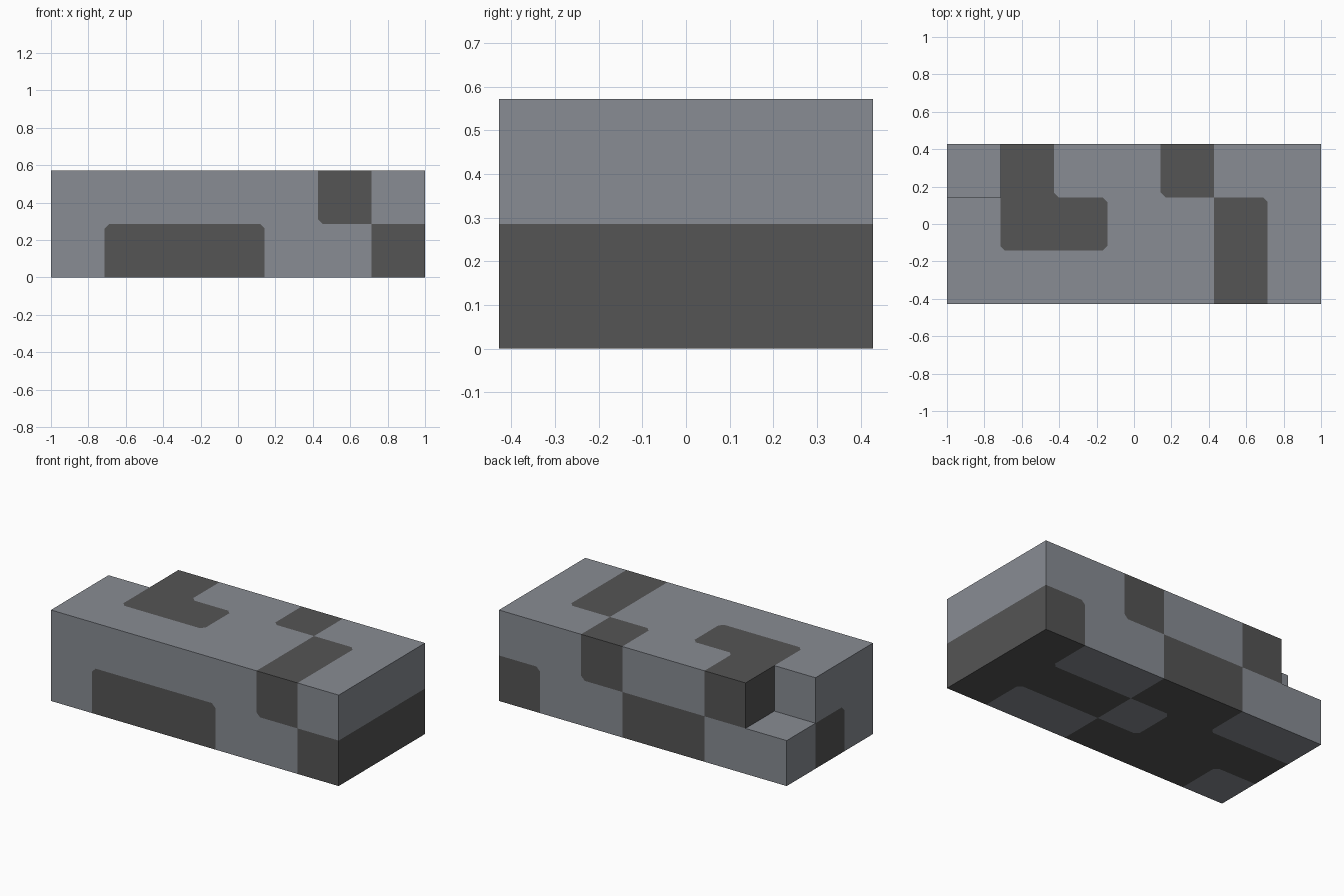
import bpy, bmesh
from mathutils import Vector

if "Cube" in bpy.data.objects:
    bpy.data.objects.remove(bpy.data.objects["Cube"])

S = 2 / 7                       # cell size of the 7 x 3 x 2 block
NX, NY, NZ = 7, 3, 2
ROUND = 0.025                   # softened corners of the dark patches

# Cell map, one string per row from front to back: # dark, . grey, space missing
LAYERS = [
    [".###..#",
     "###.###",
     "..##..#"],
    [".....#.",
     ".##..#.",
     " #..#.."],
]


def cell(i, j, k):
    if 0 <= i < NX and 0 <= j < NY and 0 <= k < NZ:
        return LAYERS[k][j][i]
    return " "


def material(name, color):
    m = bpy.data.materials.new(name)
    m.diffuse_color = (*color, 1)
    m.use_nodes = True
    m.node_tree.nodes["Principled BSDF"].inputs["Base Color"].default_value = m.diffuse_color
    return m


bm = bmesh.new()

# Outer sides of every filled cell
for k in range(NZ):
    for j in range(NY):
        for i in range(NX):
            kind = cell(i, j, k)
            if kind == " ":
                continue
            centre = Vector((i - NX / 2 + 0.5, j - NY / 2 + 0.5, k + 0.5)) * S
            for axis in range(3):
                for sign in (-1, 1):
                    n = Vector((0, 0, 0))
                    n[axis] = sign
                    if cell(i + int(n.x), j + int(n.y), k + int(n.z)) != " ":
                        continue
                    u = Vector((0, 0, 0))
                    u[(axis + 1) % 3] = 1
                    w = n.cross(u)
                    corners = [centre + (n + u * a + w * b) * S / 2
                               for a, b in ((-1, -1), (1, -1), (1, 1), (-1, 1))]
                    f = bm.faces.new([bm.verts.new(c) for c in corners])
                    f.material_index = 1 if kind == "#" else 0
bmesh.ops.remove_doubles(bm, verts=bm.verts, dist=1e-4)
bm.normal_update()

# Soften patch corners: where one of four flat neighbours differs, clip its corner
for v in list(bm.verts):
    faces = list(v.link_faces)
    if len(faces) != 4 or any(f.normal.dot(faces[0].normal) < 0.99 for f in faces):
        continue
    dark = sum(f.material_index for f in faces)
    if dark not in (1, 3):
        continue
    odd_colour = 1 if dark == 1 else 0
    odd = next(f for f in faces if f.material_index == odd_colour)
    ends = []
    for e in [e for e in odd.edges if v in e.verts]:
        ends.append(bmesh.utils.edge_split(e, v, ROUND / e.calc_length())[1])
    new, _ = bmesh.utils.face_split(odd, ends[0], ends[1])
    clipped = new if v in new.verts else odd
    clipped.material_index = 1 - odd_colour
    bm.normal_update()

mesh = bpy.data.meshes.new("notched_block")
bm.to_mesh(mesh)
bm.free()
mesh.materials.append(material("mid grey", (0.246, 0.262, 0.292)))
mesh.materials.append(material("dark grey", (0.089, 0.089, 0.089)))
block = bpy.data.objects.new("notched_block", mesh)
bpy.context.collection.objects.link(block)
